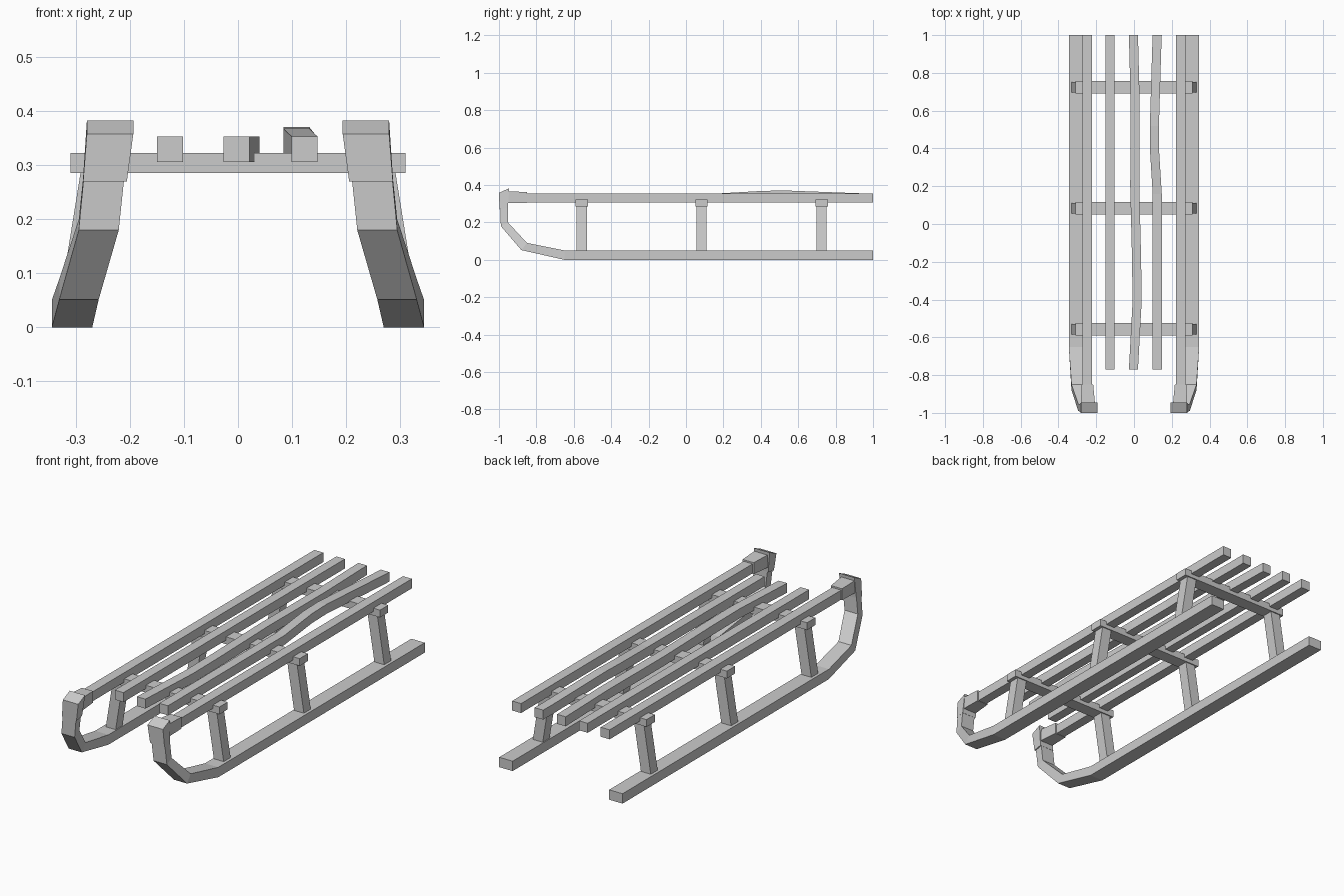
import bpy, bmesh

if "Cube" in bpy.data.objects:
    bpy.data.objects.remove(bpy.data.objects["Cube"])


def loft(name, rings):
    """Skin a list of four-cornered sections into a closed flat-faced bar."""
    bm = bmesh.new()
    loops = [[bm.verts.new(p) for p in ring] for ring in rings]
    for a, b in zip(loops, loops[1:]):
        for i in range(4):
            j = (i + 1) % 4
            bm.faces.new((a[i], a[j], b[j], b[i]))
    bm.faces.new(loops[0])
    bm.faces.new(loops[-1])
    bmesh.ops.recalc_face_normals(bm, faces=bm.faces)
    mesh = bpy.data.meshes.new(name)
    bm.to_mesh(mesh)
    bm.free()
    obj = bpy.data.objects.new(name, mesh)
    bpy.context.collection.objects.link(obj)
    return obj


def section_y(x, y, z, w, h):
    """Upright rectangle facing along y, centred on x and z."""
    return [(x - w/2, y, z - h/2), (x + w/2, y, z - h/2),
            (x + w/2, y, z + h/2), (x - w/2, y, z + h/2)]


def section_z(x, y, z, w, d):
    """Level rectangle facing along z."""
    return [(x - w/2, y - d/2, z), (x + w/2, y - d/2, z),
            (x + w/2, y + d/2, z), (x - w/2, y + d/2, z)]


def strip(name, side, profile):
    """Each entry: underside y, z; upper side y, z; outer x, inner x."""
    return loft(name, [[(side*xo, y0, z0), (side*xi, y0, z0),
                        (side*xi, y1, z1), (side*xo, y1, z1)]
                       for y0, z0, y1, z1, xo, xi in profile])


runner = [(1, 0, 1, .05, .345, .27),
          (-.65, 0, -.65, .05, .345, .27),
          (-.88, .052, -.85, .09, .331, .258),
          (-.99, .18, -.952, .2, .295, .221),
          (-.993, .275, -.953, .285, .286, .211)]
head = [(-.997, .27, -.952, .278, .287, .206),
        (-1, .358, -.945, .383, .28, .194)]

for side, label in ((-1, "left"), (1, "right")):
    # Runner with its upswept nose and rounded-back head
    strip(label + "_runner", side, runner)
    strip(label + "_runner_head", side, head)
    # Sleeve joining the head to the outer rail
    loft(label + "_rail_sleeve", [section_y(side*.243, -.96, .335, .075, .064),
                                  section_y(side*.247, -.85, .333, .062, .058)])
    # Outer rail
    loft(label + "_outer_rail", [section_y(side*.248, y, .33, .05, .048)
                                 for y in (-.93, 1)])
    # Splayed legs
    for i, y in enumerate((-.558, .083, .725)):
        loft(f"{label}_leg_{i + 1}", [section_z(side*.304, y, .04, .055, .055),
                                      section_z(side*.262, y, .3, .055, .055)])

# Cross bars
for i, y in enumerate((-.558, .083, .725)):
    loft(f"cross_bar_{i + 1}", [section_z(0, y, z, .62, .066)
                                for z in (.286, .323)])

# Seat slats: straight, bowed sideways, and warped upward
slats = {"straight_slat": [(-.126, -.77, 0), (-.126, 1, 0)],
         "bowed_slat": [(-.003, -.77, 0), (.016, -.42, 0), (.014, -.2, 0),
                        (.004, .2, 0), (.006, .65, 0), (-.003, 1, 0)],
         "warped_slat": [(.123, -.77, 0), (.123, .16, 0), (.108, .4, .014),
                         (.108, .52, .017), (.12, .92, .002), (.123, 1, 0)]}
for name, path in slats.items():
    loft(name, [section_y(x, y, .33 + dz, .048, .048) for x, y, dz in path])
